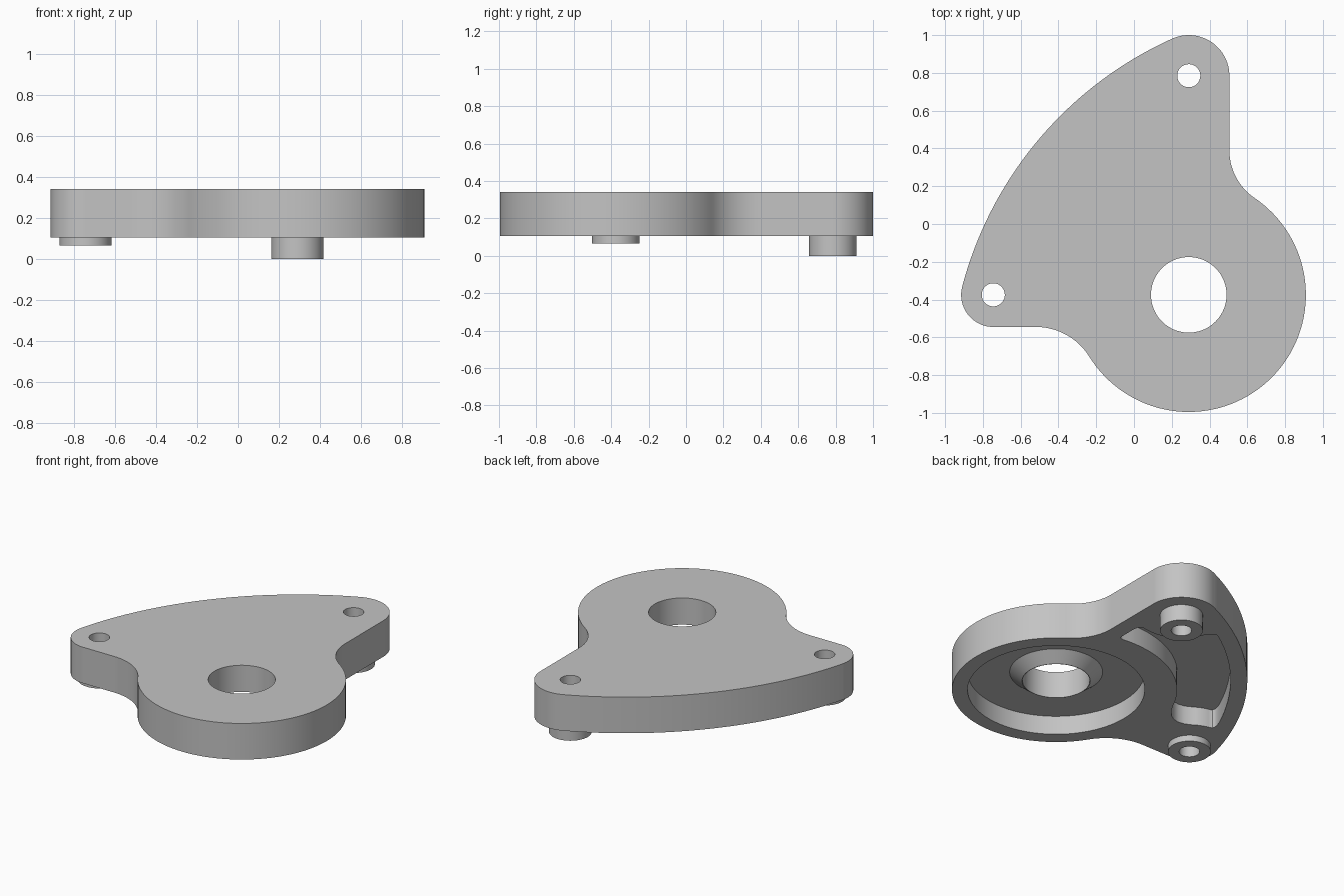
import bpy, bmesh
from math import radians, cos, sin, pi
from mathutils import Vector

if "Cube" in bpy.data.objects:
    bpy.data.objects.remove(bpy.data.objects["Cube"])

HUB = (0.29, -0.375)       # large bore centre
TOP = (0.29, 0.785)        # rear lobe centre
SIDE = (-0.745, -0.375)    # side lobe centre
SWEEP = (1.024, -0.842)    # centre of the long curved edge
BASE, DECK, FLOOR = 0.105, 0.342, 0.228

grey = bpy.data.materials.new("plain grey")
grey.use_nodes = True
grey.diffuse_color = (0.55, 0.55, 0.55, 1)
grey.node_tree.nodes["Principled BSDF"].inputs["Base Color"].default_value = grey.diffuse_color


def arc(centre, radius, start, end):
    steps = max(3, int(abs(end - start) / 3 * max(1, radius)))
    angles = [radians(start + (end - start) * i / steps) for i in range(steps + 1)]
    return [Vector((centre[0] + radius * cos(a), centre[1] + radius * sin(a))) for a in angles]


def rounded_chain(pieces):
    """Join open pieces into a loop, rounding each corner between them."""
    loop = []
    for piece, following in zip(pieces, pieces[1:] + pieces[:1]):
        p, q = piece[-1], following[0]
        d = p - piece[-2]
        e = following[1] - q
        corner = p + d * ((q - p).cross(e) / d.cross(e))
        loop += piece
        for i in range(1, 6):
            t = i / 6
            loop.append(p * (1 - t) ** 2 + corner * 2 * t * (1 - t) + q * t * t)
    return loop


def finish(name, bm):
    bmesh.ops.remove_doubles(bm, verts=bm.verts, dist=0.0005)
    bmesh.ops.recalc_face_normals(bm, faces=bm.faces)
    mesh = bpy.data.meshes.new(name)
    bm.to_mesh(mesh)
    bm.free()
    mesh.materials.append(grey)
    obj = bpy.data.objects.new(name, mesh)
    bpy.context.collection.objects.link(obj)
    return obj


def prism(name, outline, low, high):
    bm = bmesh.new()
    face = bm.faces.new([bm.verts.new((p.x, p.y, low)) for p in outline])
    bmesh.ops.remove_doubles(bm, verts=bm.verts, dist=0.0005)
    made = bmesh.ops.extrude_face_region(bm, geom=list(bm.faces))["geom"]
    top = [v for v in made if isinstance(v, bmesh.types.BMVert)]
    bmesh.ops.translate(bm, verts=top, vec=(0, 0, high - low))
    return finish(name, bm)


def cone(name, centre, low_radius, high_radius, low, high, sides=96):
    bm = bmesh.new()
    bmesh.ops.create_cone(bm, cap_ends=True, segments=sides, radius1=low_radius,
                          radius2=high_radius, depth=high - low)
    bmesh.ops.translate(bm, verts=bm.verts, vec=(*centre, (low + high) / 2))
    return finish(name, bm)


def combine(target, tool, operation):
    mod = target.modifiers.new(tool.name, "BOOLEAN")
    mod.object, mod.operation, mod.solver = tool, operation, "EXACT"
    bpy.context.view_layer.objects.active = target
    bpy.ops.object.modifier_apply(modifier=mod.name)
    bpy.data.objects.remove(tool)


# Three-lobed plate outline
outline = (arc(HUB, 0.62, 212, 415.8)
           + arc((0.81, 0.39), 0.305, 235.8, 180)
           + arc(TOP, 0.215, 0, 114.3)
           + arc(SWEEP, 2.0, 114.3, 165.2)
           + arc(SIDE, 0.17, 165.2, 270)
           + arc((-0.52, -0.879), 0.334, 90, 32))
plate = prism("mounting_plate", outline, BASE, DECK)

# Round recess and curved pocket in the underside
combine(plate, cone("recess_cutter", HUB, 0.527, 0.527, 0, FLOOR), "DIFFERENCE")
pocket = rounded_chain([
    [Vector((0.4, 0.36)), Vector((0.4, 0.46))],
    arc(TOP, 0.27, 285, 205),
    arc(SWEEP, 1.9, 124, 154),
    arc(SIDE, 0.25, 80, 55),
    arc(HUB, 0.72, 155, 84)])
combine(plate, prism("pocket_cutter", pocket, 0, FLOOR), "DIFFERENCE")

# Tapered collar around the bore, and the two spacer bosses
combine(plate, cone("bore_collar", HUB, 0.203, 0.312, 0.167, 0.257), "UNION")
combine(plate, cone("tall_boss", TOP, 0.127, 0.127, 0, 0.2, 64), "UNION")
combine(plate, cone("short_boss", SIDE, 0.127, 0.127, 0.065, 0.2, 64), "UNION")

# Through holes
for centre, radius in ((HUB, 0.2), (TOP, 0.061), (SIDE, 0.061)):
    combine(plate, cone("hole_cutter", centre, radius, radius, -0.1, 0.5), "DIFFERENCE")

bpy.ops.object.select_all(action="DESELECT")
plate.select_set(True)
bpy.context.view_layer.objects.active = plate
bpy.ops.object.shade_smooth_by_angle(angle=radians(25))
